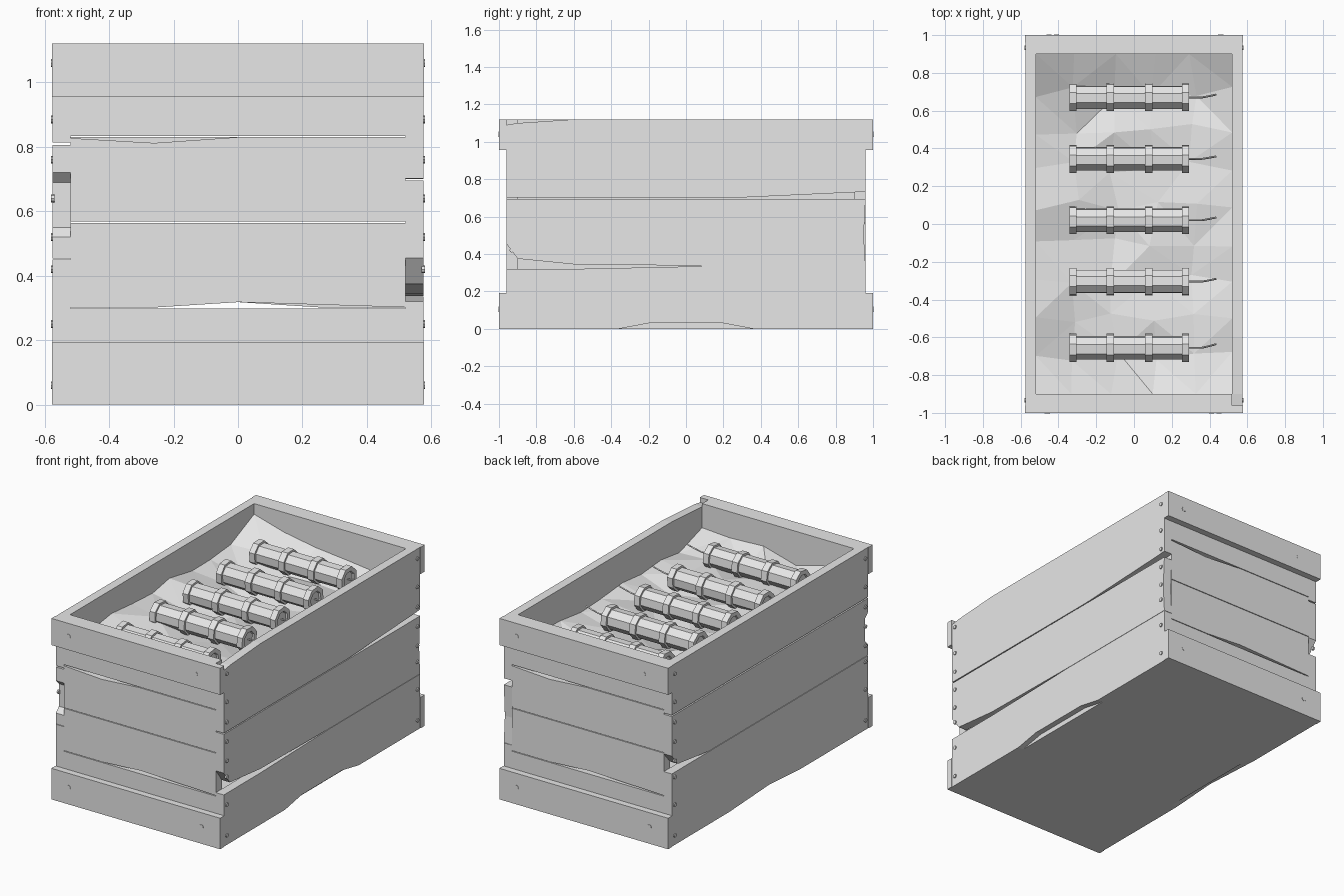
import bpy, bmesh, math, random
from mathutils import Vector, Matrix

random.seed(4)
cube = bpy.data.objects.get("Cube")
if cube:
    bpy.data.objects.remove(cube, do_unlink=True)

grey = bpy.data.materials.new("plain grey")
grey.use_nodes = True
grey.diffuse_color = (0.8, 0.8, 0.8, 1)
grey.node_tree.nodes["Principled BSDF"].inputs["Base Color"].default_value = grey.diffuse_color


def finish(name, bm):
    bmesh.ops.recalc_face_normals(bm, faces=bm.faces)
    mesh = bpy.data.meshes.new(name)
    bm.to_mesh(mesh)
    bm.free()
    mesh.materials.append(grey)
    obj = bpy.data.objects.new(name, mesh)
    bpy.context.collection.objects.link(obj)
    return obj


def board(name, outline, axis, near, far):
    """Extrude an outline of (along, height) points between two depths."""
    bm = bmesh.new()
    place = (lambda d, u, z: (d, u, z)) if axis == "x" else (lambda d, u, z: (u, d, z))
    face = bm.faces.new([bm.verts.new(place(near, u, z)) for u, z in outline])
    moved = bmesh.ops.extrude_face_region(bm, geom=[face])["geom"]
    shift = Vector(place(far - near, 0, 0))
    bmesh.ops.translate(bm, vec=shift, verts=[v for v in moved if isinstance(v, bmesh.types.BMVert)])
    return finish(name, bm)


def rect(u, low, high):
    return [(-u, low), (u, low), (u, high), (-u, high)]


def nail(name, spot, axis, radius, depth=0.012):
    bm = bmesh.new()
    turn = Matrix.Rotation(math.pi / 2, 4, "Y" if axis == "x" else "X")
    bmesh.ops.create_cone(bm, cap_ends=True, segments=8, radius1=radius, radius2=radius,
                          depth=depth, matrix=Matrix.Translation(spot) @ turn)
    return finish(name, bm)


TOP, IN, OUT, LONG = 1.12, 0.52, 0.575, 0.96

# Left long wall, with warped and chipped planks
left_planks = {
    "left_lower_plank": [(-LONG, 0), (-.36, 0), (-.2, .03), (.2, .03), (.36, 0), (LONG, 0),
                         (LONG, .335), (.1, .335), (-.6, .32), (-LONG, .32)],
    "left_middle_plank": [(-.9, .375), (-.6, .345), (.1, .337), (LONG, .337), (.95, .5),
                          (LONG, .695), (-LONG, .695), (-LONG, .455)],
    "left_upper_plank": [(-LONG, .702), (.25, .70), (.9, .73), (LONG, .735), (LONG, TOP),
                         (-.6, TOP), (-.9, 1.1), (-LONG, 1.09)],
}
for name, outline in left_planks.items():
    board(name, outline, "x", IN, OUT)

# Right long wall
right_planks = {
    "right_lower_plank": [(-LONG, 0), (-.3, 0), (0, .02), (.4, 0), (LONG, 0),
                          (LONG, .45), (.6, .45), (-LONG, .45)],
    "right_middle_plank": [(-LONG, .453), (.6, .453), (.9, .49), (LONG, .56), (LONG, .805),
                           (-LONG, .805), (-LONG, .72), (-.93, .69), (-.93, .55), (-LONG, .52)],
    "right_upper_plank": [(-LONG, .813), (LONG, .813), (LONG, TOP), (-LONG, TOP)],
}
for name, outline in right_planks.items():
    board(name, outline, "x", -IN, -OUT)

# End walls: four planks each, with split seams, and two cleats
for side, s in (("front", -1), ("back", 1)):
    planks = [
        [(-IN, 0), (IN, 0), (IN, .298), (-IN, .298)],
        [(-IN, .302), (-.25, .302), (0, .318), (IN, .302), (IN, .564), (-IN, .564)],
        [(-IN, .568), (IN, .568), (IN, .83), (0, .83), (-.26, .812), (-IN, .827)],
        rect(IN, .834, TOP),
    ]
    for i, outline in enumerate(planks):
        outline = [(-s * u, z) for u, z in outline]
        board(f"{side}_plank_{i + 1}", outline, "y", s * .9, s * LONG)
    board(f"{side}_upper_cleat", rect(.578, .955, TOP), "y", s * LONG, s)
    board(f"{side}_lower_cleat", rect(.578, 0, .192), "y", s * LONG, s)
    for i, (x, z) in enumerate([(-.46, 1.04), (.41, 1.04), (-.46, .105), (.45, .105)]):
        nail(f"{side}_cleat_nail_{i + 1}", (-s * x, s * .996, z), "y", .014)
    for wall, w in (("left", 1), ("right", -1)):
        for i, z in enumerate([.06, .25, .42, .52, .64, .76, .885, 1.06]):
            nail(f"{wall}_{side}_nail_{i + 1}", (w * OUT, s * .932, z), "x", .012)

# Floor
board("floor", rect(.54, 0, .03), "y", -LONG, LONG)

# Crumpled packing sheet
bm = bmesh.new()
bmesh.ops.create_grid(bm, x_segments=5, y_segments=9, size=1)
for v in bm.verts:
    edge_x, edge_y = abs(v.co.x) > .95, abs(v.co.y) > .95
    lift = .05 * edge_x + .06 * edge_y + (.03 if v.co.x < -.5 else 0)
    v.co.x = v.co.x * IN + (0 if edge_x else random.uniform(-.025, .025))
    v.co.y = v.co.y * .9 + (0 if edge_y else random.uniform(-.03, .03))
    v.co.z = .88 + lift + random.uniform(-.035, .035)
bmesh.ops.triangulate(bm, faces=bm.faces)
finish("packing_sheet", bm)


# Banded sticks with fuses
def stick(index, y):
    body, band = .064, .077
    profile = [(-.335, 0), (-.335, .045), (-.342, .05), (-.342, band), (-.305, band), (-.305, body)]
    for x in (-.125, .077):
        profile += [(x - .02, body), (x - .02, band), (x + .02, band), (x + .02, body)]
    profile += [(.255, body), (.255, band), (.292, band), (.292, .05), (.282, .045), (.282, 0)]
    bm = bmesh.new()
    verts = [bm.verts.new((x, 0, r)) for x, r in profile]
    edges = [bm.edges.new(pair) for pair in zip(verts, verts[1:])]
    bmesh.ops.spin(bm, geom=verts + edges, axis=(1, 0, 0), cent=(0, 0, 0),
                   angle=2 * math.pi, steps=8)
    bmesh.ops.remove_doubles(bm, verts=bm.verts, dist=.0005)
    obj = finish(f"stick_{index}", bm)
    obj.rotation_euler.x = math.radians(22.5 + random.uniform(-10, 10))
    obj.location = (0, y, .955)

    curve = bpy.data.curves.new(f"fuse_{index}", "CURVE")
    curve.dimensions = "3D"
    curve.bevel_depth, curve.bevel_resolution = .005, 0
    line = curve.splines.new("POLY")
    sway = random.uniform(.005, .02)
    path = [(.28, 0, 0), (.36, 0, .005), (.4, sway / 2, .02), (.435, sway, .035)]
    line.points.add(len(path) - 1)
    for p, co in zip(line.points, path):
        p.co = (*co, 1)
    curve.materials.append(grey)
    fuse = bpy.data.objects.new(f"fuse_{index}", curve)
    fuse.location = obj.location
    bpy.context.collection.objects.link(fuse)


for i, y in enumerate([-.655, -.305, .02, .345, .67]):
    stick(i + 1, y)
